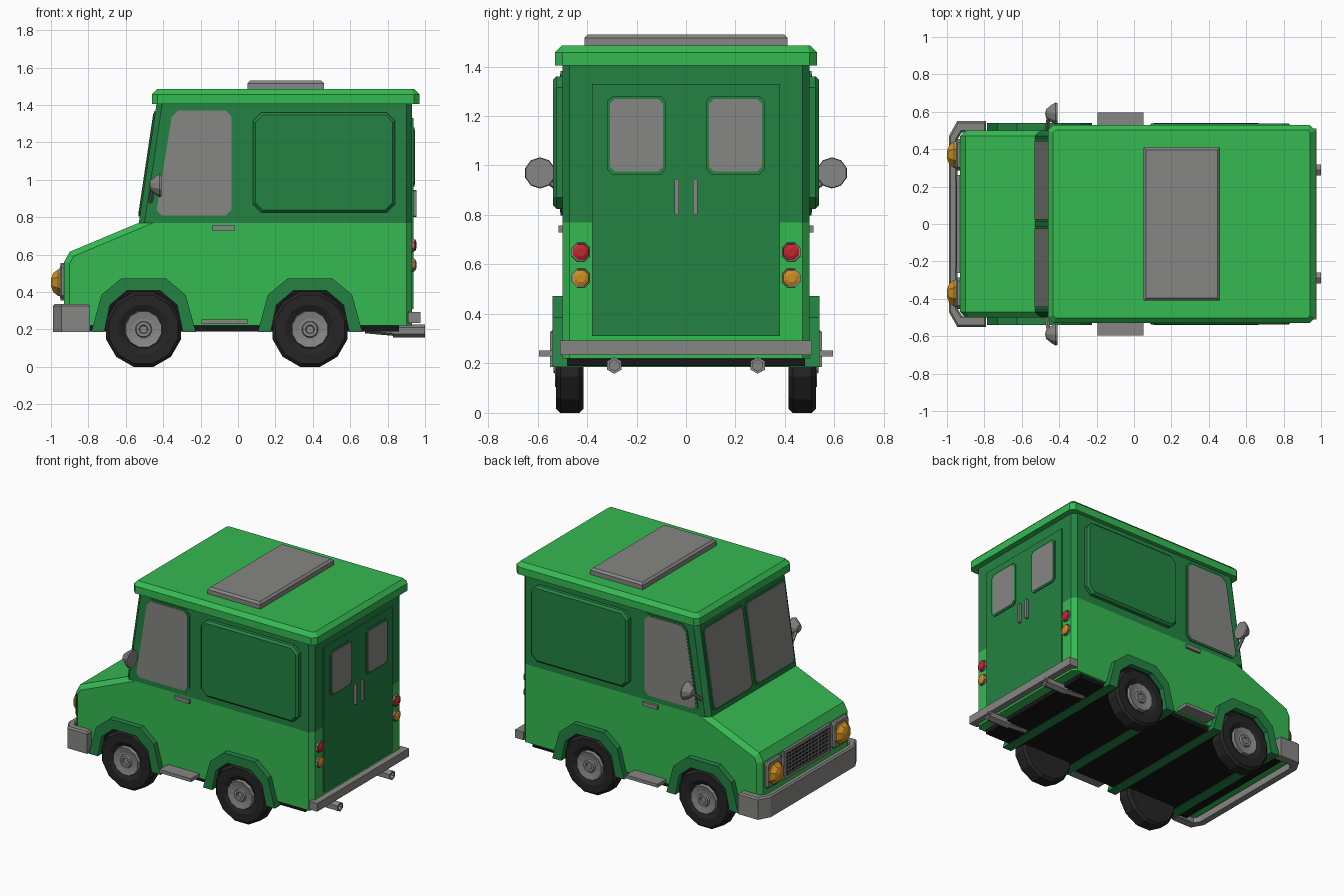
import bpy, bmesh, math
from mathutils import Matrix, Vector

if "Cube" in bpy.data.objects:
    bpy.data.objects.remove(bpy.data.objects["Cube"])


def mat(name, r, g, b):
    m = bpy.data.materials.new(name)
    m.diffuse_color = (r, g, b, 1)
    m.use_nodes = True
    m.node_tree.nodes["Principled BSDF"].inputs["Base Color"].default_value = m.diffuse_color
    return m


BRIGHT = mat("bright green", 0.036, 0.49, 0.085)
DARK = mat("dark green", 0.017, 0.225, 0.055)
GREY = mat("grey", 0.24, 0.24, 0.23)
BLACK = mat("floor black", 0.008, 0.008, 0.008)
RUBBER = mat("tyre rubber", 0.018, 0.018, 0.018)
AMBER = mat("amber", 0.62, 0.27, 0.015)
RED = mat("red", 0.52, 0.022, 0.03)

# Frames map (u, v, w) to world: w is the extrusion / turning axis
SIDE = Matrix(((1, 0, 0), (0, 0, 1), (0, 1, 0))).to_4x4()   # u=x v=z w=y
END = Matrix(((0, 0, 1), (1, 0, 0), (0, 1, 0))).to_4x4()    # u=y v=z w=x
PLAN = Matrix.Identity(4)                                   # u=x v=y w=z


def finish(name, bm, frame, material):
    bmesh.ops.remove_doubles(bm, verts=bm.verts, dist=1e-5)
    bm.transform(frame)
    bmesh.ops.recalc_face_normals(bm, faces=bm.faces)
    me = bpy.data.meshes.new(name)
    bm.to_mesh(me)
    bm.free()
    me.materials.append(material)
    ob = bpy.data.objects.new(name, me)
    bpy.context.collection.objects.link(ob)
    return ob


def prism(name, pts, d0, d1, frame, material, cap=0, pick=None, width=0.03):
    """Extrude an outline from d0 to d1; chamfer the d1 cap or the picked edges."""
    bm = bmesh.new()
    a = [bm.verts.new((u, v, d0)) for u, v in pts]
    b = [bm.verts.new((u, v, d1)) for u, v in pts]
    n = len(pts)
    bm.faces.new(a)
    top = bm.faces.new(b)
    for i in range(n):
        j = (i + 1) % n
        bm.faces.new((a[i], a[j], b[j], b[i]))
    bmesh.ops.recalc_face_normals(bm, faces=bm.faces)
    if cap:
        bmesh.ops.bevel(bm, geom=list(top.edges), offset=cap, segments=1, affect='EDGES')
    if pick:
        es = [e for e in bm.edges if pick(e.verts[0].co, e.verts[1].co)]
        bmesh.ops.bevel(bm, geom=es, offset=width, segments=1, affect='EDGES')
    return finish(name, bm, frame, material)


def lathe(name, profile, cu, cv, frame, material, n=12):
    """Turn (radius, depth) points around the w axis at (cu, cv)."""
    bm = bmesh.new()
    rings = []
    for r, d in profile:
        rings.append([bm.verts.new((cu + r * math.cos((k + .5) * math.tau / n),
                                    cv + r * math.sin((k + .5) * math.tau / n), d))
                      for k in range(n)])
    for p, q in zip(rings, rings[1:]):
        for k in range(n):
            bm.faces.new((p[k], p[(k + 1) % n], q[(k + 1) % n], q[k]))
    return finish(name, bm, frame, material)


def rod(name, p, q, r, material, n=6):
    p, q = Vector(p), Vector(q)
    f = Matrix.Translation(p) @ (q - p).to_track_quat('Z', 'Y').to_matrix().to_4x4()
    d = (q - p).length
    return lathe(name, [(0, 0), (r, 0), (r, d), (0, d)], 0, 0, f, material, n)


def rect(u0, v0, u1, v1, c=0.0):
    if not c:
        return [(u0, v0), (u1, v0), (u1, v1), (u0, v1)]
    return [(u0 + c, v0), (u1 - c, v0), (u1, v0 + c), (u1, v1 - c),
            (u1 - c, v1), (u0 + c, v1), (u0, v1 - c), (u0, v0 + c)]


def window(name, pts, d, s, frame):
    """Glass plate on a slightly larger dark surround."""
    us, vs = [p[0] for p in pts], [p[1] for p in pts]
    cu, cv = (min(us) + max(us)) / 2, (min(vs) + max(vs)) / 2
    ku, kv = 1 + .024 / (max(us) - min(us)), 1 + .024 / (max(vs) - min(vs))
    big = [(cu + (u - cu) * ku, cv + (v - cv) * kv) for u, v in pts]
    prism(name + "_surround", big, d, d + s * .007, frame, DARK)
    prism(name + "_glass", pts, d, d + s * .01, frame, GREY)


# Body: bright lower tub with hood, dark upper cabin, chamfered side edges
SPLIT = 0.77


def body_edge(a, b):
    same_side = abs(a.z - b.z) < 1e-4
    flat = abs(a.y - b.y) < 1e-4
    return same_side and not (flat and (abs(a.y - SPLIT) < .01 or a.y < .3 or a.y > 1.3))


prism("lower_body", [(-.93, .22), (-.93, .56), (-.9, .615), (-.53, SPLIT), (.93, SPLIT), (.93, .22)],
      -.5, .5, SIDE, BRIGHT, pick=body_edge)
prism("upper_cabin", [(-.53, SPLIT), (-.435, 1.41), (.93, 1.41), (.93, SPLIT)],
      -.5, .5, SIDE, DARK, pick=body_edge)
prism("underfloor", rect(-.85, -.48, .86, .48), .19, .23, PLAN, BLACK)

# Roof and vent
prism("roof", rect(-.46, -.53, .97, .53, .03), 1.405, 1.485, PLAN, BRIGHT, cap=.028)
prism("roof_vent", rect(.05, -.41, .46, .41), 1.48, 1.53, PLAN, GREY, cap=.014)

# Windscreen panes lie in the sloped cabin front
slope = Vector((.095, 0, .64))
up = slope.normalized()
out = Vector((-up.z, 0, up.x))
SCREEN = Matrix(((0, up.x, out.x, -.53), (1, 0, 0, 0), (0, up.z, out.z, SPLIT), (0, 0, 0, 1)))
for s, n in ((1, "left"), (-1, "right")):
    window("windscreen_" + n, rect(min(s * .025, s * .445), .045, max(s * .025, s * .445), .59, .02),
           0, 1, SCREEN)

# Wheel arches run right across under the body, with black wells inside
for cx, n in ((-.505, "front"), (.385, "rear")):
    outer = [(-.28, .185), (-.225, .385), (-.12, .472), (.12, .472), (.225, .385), (.28, .185)]
    inner = [(.21, .185), (.18, .33), (.09, .407), (-.09, .407), (-.18, .33), (-.21, .185)]
    prism(n + "_wheel_arch", [(cx + u, v) for u, v in outer + inner], -.54, .54, SIDE, DARK)
    prism(n + "_wheel_well", [(cx + u, max(v, .2)) for u, v in inner], -.504, .504, SIDE, BLACK)

# Parts repeated on both sides
SIDE_GLASS = [(-.41, .81), (-.065, .81), (-.035, .84), (-.035, 1.34), (-.065, 1.37),
              (-.32, 1.37), (-.355, 1.335), (-.435, .835)]
TYRE = [(0, .415), (.19, .415), (.207, .432), (.207, .508), (.19, .525), (.135, .525), (.105, .51), (0, .51)]
HUB = [(.105, .5), (.098, .53), (.06, .522), (.045, .522), (.04, .535), (.024, .535), (.02, .525), (0, .525)]
for s, n in ((1, "left"), (-1, "right")):
    for cx, e in ((-.505, "front"), (.385, "rear")):
        lathe(f"{e}_{n}_tyre", [(r, s * d) for r, d in TYRE], cx, .2, SIDE, RUBBER)
        lathe(f"{e}_{n}_hub", [(r, s * d) for r, d in HUB], cx, .2, SIDE, GREY)
    window("side_window_" + n, SIDE_GLASS, s * .5, s, SIDE)
    prism("side_panel_" + n, rect(.08, .825, .84, 1.36, .045), s * .49, s * .538, SIDE, DARK, cap=.014)
    prism("door_handle_" + n, rect(-.135, .73, -.02, .757), s * .49, s * .516, SIDE, GREY)
    prism("side_step_" + n, rect(-.195, .228, .05, .252), s * .46, s * .595, SIDE, GREY)
    # Mirror cup facing backwards on a short arm
    lathe("mirror_" + n, [(0, -.475), (.025, -.47), (.05, -.44), (.063, -.42), (.06, -.41), (0, -.41)],
          s * .59, .97, END, GREY, 10)
    rod("mirror_arm_" + n, (-.455, s * .58, .96), (-.47, s * .48, .87), .012, GREY)
    # Headlamp
    prism("headlamp_housing_" + n, rect(s * .37 - .085, .36, s * .37 + .085, .55, .02), -.92, -.953, END, GREY, cap=.01)
    lathe("headlamp_" + n, [(0, -.94), (.077, -.94), (.077, -.962), (.055, -.988), (.02, -1), (0, -1)],
          s * .37, .45, END, AMBER, 8)
    # Tail lamps
    for z, m, c in ((.65, RED, "red"), (.545, AMBER, "amber")):
        lathe(f"{c}_tail_rim_{n}", [(0, .92), (.042, .92), (.04, .942), (0, .942)], s * .425, z, END, GREY, 8)
        lathe(f"{c}_tail_lamp_{n}", [(.036, .935), (.034, .947), (.018, .954), (0, .954)], s * .425, z, END, m, 8)
    # Exhaust pipe
    rod("exhaust_pipe_" + n, (.68, s * .29, .205), (.85, s * .29, .19), .026, GREY)
    lathe("exhaust_tip_" + n, [(0, .83), (.034, .83), (.034, 1), (.022, 1), (.022, .95), (0, .95)],
          s * .29, .192, END, GREY, 6)

# Back doors: one dark plate, two windows, two handles
prism("back_doors", rect(-.38, .31, .38, 1.33), .93, .937, END, DARK)
for s, n in ((1, "left"), (-1, "right")):
    window("back_window_" + n, rect(s * .2 - .108, .975, s * .2 + .108, 1.268, .02), .937, 1, END)
    prism("back_door_handle_" + n, rect(s * .037 - .009, .8, s * .037 + .009, .945, .005), .93, .955, END, GREY)

# Bumpers
HALF = [(-.99, .47), (-.945, .55), (-.79, .55), (-.79, .49), (-.92, .49), (-.945, .45)]
prism("front_bumper", HALF + [(u, -v) for u, v in reversed(HALF)], .185, .335, PLAN, GREY, cap=.01)
prism("rear_bumper", rect(-.51, .235, .51, .292), .91, .975, END, GREY)

# Grille: grey frame, black backing, crossing bars
prism("grille_frame", rect(-.262, .355, .262, .555), -.92, -.948, END, GREY)
prism("grille_backing", rect(-.238, .378, .238, .532), -.94, -.951, END, BLACK)
for i in range(6):
    z = .39 + i * .026
    prism("grille_bar", rect(-.238, z - .004, .238, z + .004), -.94, -.955, END, GREY)
for i in range(13):
    y = -.222 + i * .037
    prism("grille_upright", rect(y - .003, .378, y + .003, .532), -.94, -.955, END, GREY)
